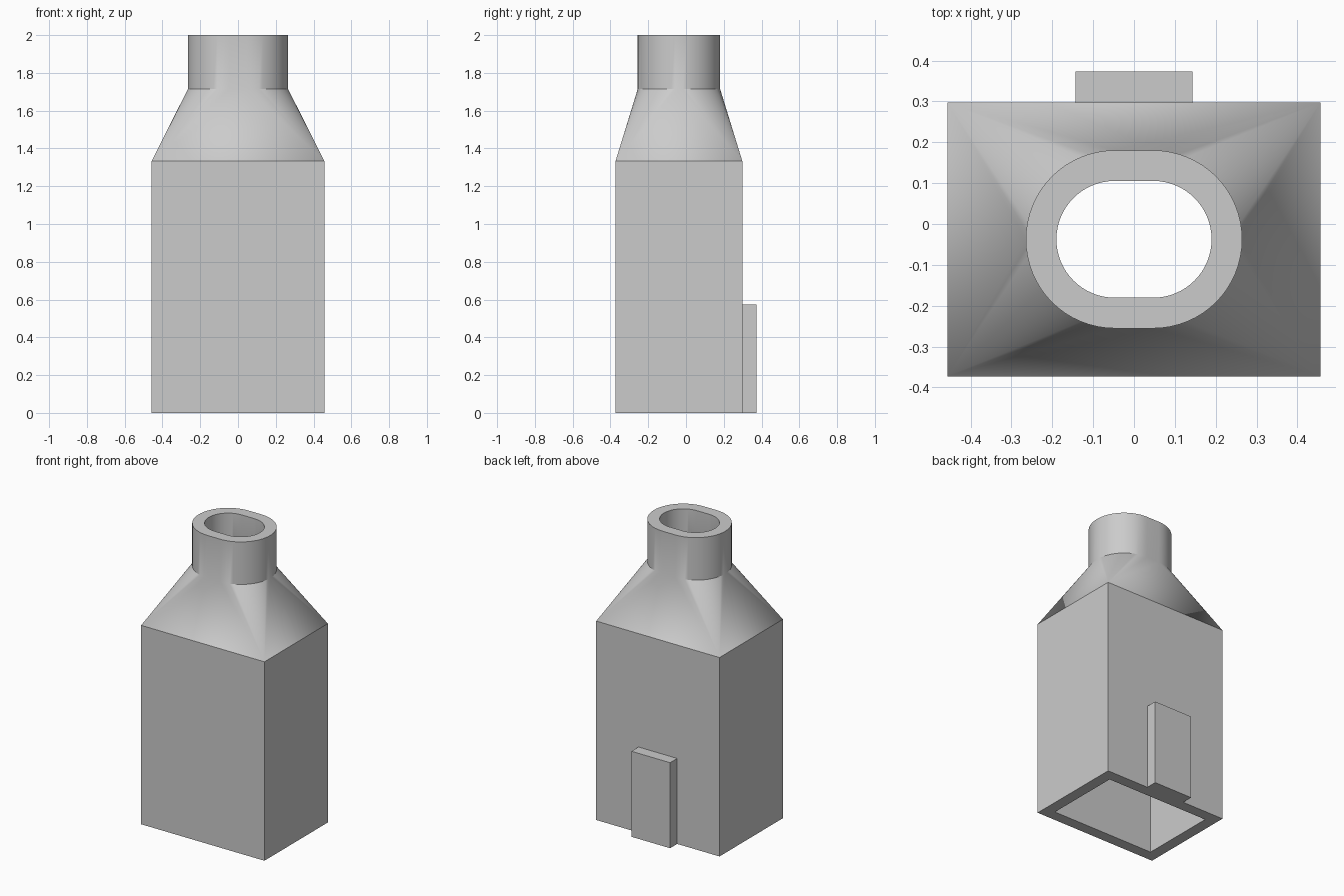
import bpy, bmesh, math

cube = bpy.data.objects.get("Cube")
if cube:
    bpy.data.objects.remove(cube, do_unlink=True)

grey = bpy.data.materials.new("plain grey")
grey.use_nodes = True
grey.diffuse_color = (0.6, 0.6, 0.6, 1)
grey.node_tree.nodes["Principled BSDF"].inputs["Base Color"].default_value = grey.diffuse_color

STEPS = 16          # segments per quarter turn
CY = -0.0375        # body centre in y
WALL = 0.075
SHOULDER, COLLAR, TOP = 1.333, 1.715, 2.0


def finish(name, bm):
    bmesh.ops.recalc_face_normals(bm, faces=bm.faces)
    mesh = bpy.data.meshes.new(name)
    bm.to_mesh(mesh)
    bm.free()
    mesh.materials.append(grey)
    obj = bpy.data.objects.new(name, mesh)
    bpy.context.collection.objects.link(obj)
    return obj


def ring(bm, z, inset, is_round):
    """Four quadrants of points; a rectangle repeats each corner vertex."""
    made, out = {}, []
    for q in range(4):
        mid = math.pi / 2 * (q + 0.5)
        sx = math.copysign(1, math.cos(mid))
        sy = math.copysign(1, math.sin(mid))
        for i in range(STEPS + 1):
            a = math.pi / 2 * (q + i / STEPS)
            if is_round:
                r = 0.218 - inset
                x, y = sx * 0.047 + r * math.cos(a), r * math.sin(a)
            else:
                x, y = sx * (0.457 - inset), sy * (0.3355 - inset)
            key = (round(x, 5), round(y, 5))
            if key not in made:
                made[key] = bm.verts.new((x, y + CY, z))
            out.append(made[key])
    return out


# Hollow body, shoulder and neck: outside going up, inside coming down
bm = bmesh.new()
levels = [(0, 0, False), (SHOULDER, 0, False), (COLLAR, 0, True), (TOP, 0, True),
          (TOP, WALL, True), (COLLAR, WALL, True), (SHOULDER, WALL, False), (0, WALL, False)]
rings = [ring(bm, *lv) for lv in levels]
for lower, upper in zip(rings, rings[1:] + rings[:1]):
    for i in range(len(lower)):
        j = (i + 1) % len(lower)
        corners = list(dict.fromkeys((lower[i], lower[j], upper[j], upper[i])))
        if len(corners) > 2:
            bm.faces.new(corners)
body = finish("bottle_shell", bm)

# Smooth rounded areas, with a crisp crease where the shoulder begins
bpy.ops.object.select_all(action='DESELECT')
body.select_set(True)
bpy.context.view_layer.objects.active = body
bpy.ops.object.shade_smooth_by_angle(angle=math.radians(30))
for e in body.data.edges:
    if all(abs(body.data.vertices[v].co.z - SHOULDER) < 0.001 for v in e.vertices):
        e.use_edge_sharp = True

# Block on the back wall
bm = bmesh.new()
bmesh.ops.create_cube(bm, size=1)
for v in bm.verts:
    v.co.x *= 0.287
    v.co.y = 0.298 + (v.co.y + 0.5) * 0.075
    v.co.z = (v.co.z + 0.5) * 0.573
finish("back_block", bm)
